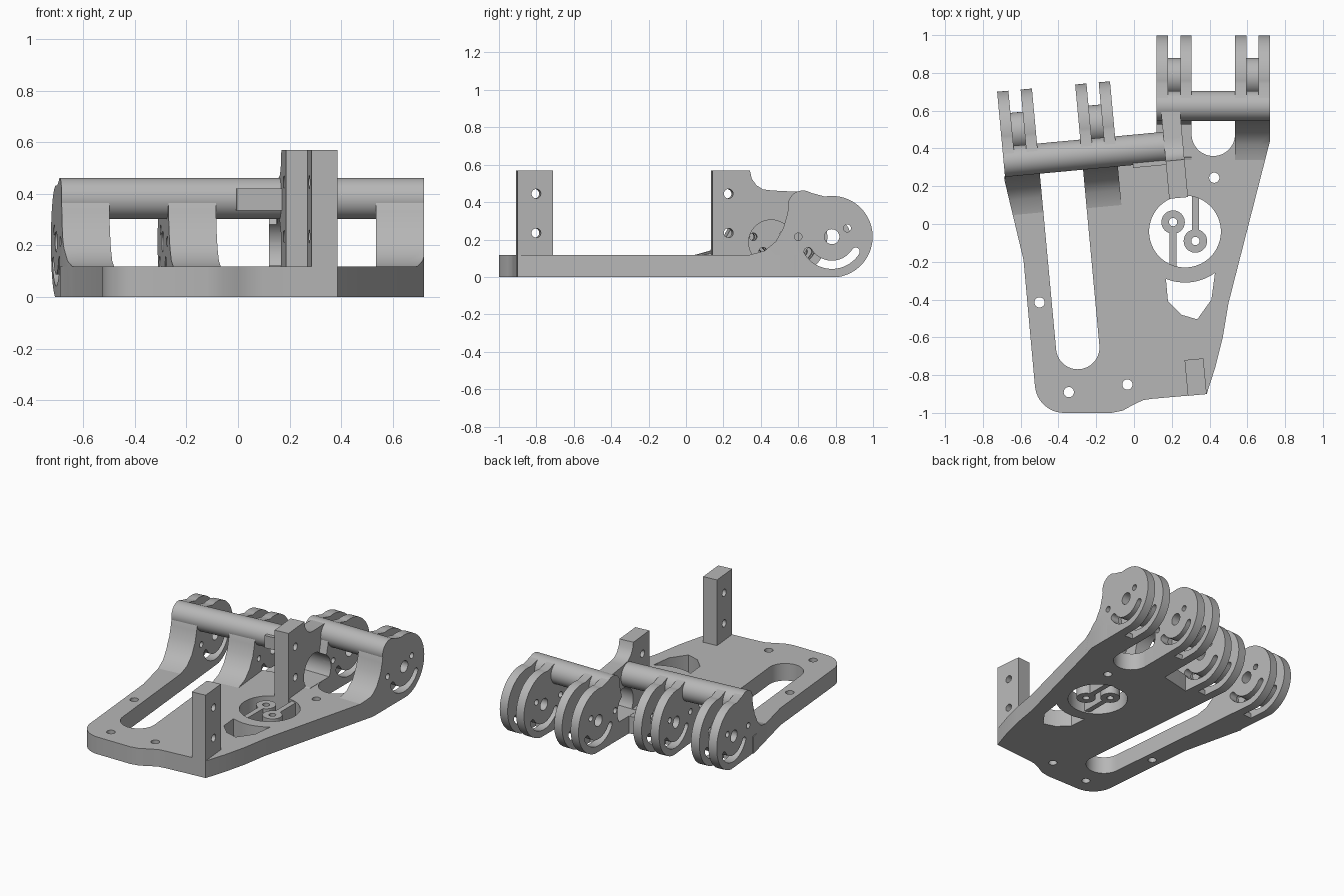
import bpy, bmesh
from math import sin, cos, radians
from mathutils import Matrix, Vector

cube = bpy.data.objects.get("Cube")
if cube:
    bpy.data.objects.remove(cube, do_unlink=True)

grey = bpy.data.materials.new("plain_grey")
grey.use_nodes = True
colour = (0.47, 0.47, 0.47, 1)
grey.diffuse_color = colour
grey.node_tree.nodes["Principled BSDF"].inputs["Base Color"].default_value = colour


def arc(cx, cy, r, a0, a1, n=24):
    angles = [radians(a0 + (a1 - a0) * i / n) for i in range(n + 1)]
    return [(cx + r * cos(a), cy + r * sin(a)) for a in angles]


def circle(cx, cy, r, n=40):
    return arc(cx, cy, r, 0, 360, n)[:-1]


def rect(x0, y0, x1, y1):
    return [(x0, y0), (x1, y0), (x1, y1), (x0, y1)]


def prism(name, pts, lo, hi, axis="z", frame=Matrix()):
    """Extrude a 2D outline: (x, y) along z, or (y, z) along x."""
    def place(p, d):
        return frame @ Vector((p[0], p[1], d) if axis == "z" else (d, p[0], p[1]))
    bm = bmesh.new()
    base = bm.faces.new([bm.verts.new(place(p, lo)) for p in pts])
    shift = place((0, 0), hi) - place((0, 0), lo)
    moved = bmesh.ops.extrude_face_region(bm, geom=[base])["geom"]
    bmesh.ops.translate(bm, vec=shift, verts=[v for v in moved if isinstance(v, bmesh.types.BMVert)])
    if base.is_valid is False or len(bm.faces) < len(pts) + 2:
        bm.faces.new(bm.verts[:len(pts)])
    bmesh.ops.recalc_face_normals(bm, faces=bm.faces)
    mesh = bpy.data.meshes.new(name)
    bm.to_mesh(mesh)
    bm.free()
    mesh.materials.append(grey)
    obj = bpy.data.objects.new(name, mesh)
    bpy.context.collection.objects.link(obj)
    return obj


def cut(obj, cutters):
    """Subtract the cutters, then discard them."""
    for c in cutters:
        mod = obj.modifiers.new("cut", "BOOLEAN")
        mod.operation, mod.solver, mod.object = "DIFFERENCE", "EXACT", c
    bpy.context.view_layer.update()
    deps = bpy.context.evaluated_depsgraph_get()
    mesh = bpy.data.meshes.new_from_object(obj.evaluated_get(deps))
    obj.modifiers.clear()
    obj.data = mesh
    for c in cutters:
        bpy.data.objects.remove(c, do_unlink=True)
    return obj


# Frames of the two hinge groups and the posts
TILT = Matrix.Rotation(radians(5.3), 4, "Z")
LEFT = Matrix.Translation((-0.695, 0.705, 0)) @ TILT @ Matrix.Translation((0, -1, 0))
RIGHT = Matrix.Translation((0.15, 0, 0))
THICK = 0.118


# Base plate with its openings
outline = [(-0.69, 0.25), (-0.585, -0.19)]
outline += arc(-0.37, -0.845, 0.155, 185, 270, 12)
outline += [(-0.12, -1), (-0.06, -0.988), (0, -0.955), (0.05, -0.932), (0.1, -0.925),
            (0.385, -0.9), (0.43, -0.76), (0.47, -0.6), (0.5, -0.42),
            (0.72, 0.44), (0.72, 0.59), (0.12, 0.59), (0.12, 0.45), (-0.1, 0.4)]
plate = prism("base_plate", outline, 0, THICK)


def u_slot(frame, y):
    pts = arc(0.27, y, 0.115, 180, 360) + [(0.385, 0.9), (0.155, 0.9)]
    return prism("cutter", pts, -0.1, 0.3, "z", frame)


window = arc(0.27, -0.04, 0.27, 248, 306, 12)
window += [(0.41, -0.4), (0.335, -0.505), (0.25, -0.48), (0.18, -0.41)]
openings = [u_slot(LEFT, -0.39), u_slot(RIGHT, 0.475)]
openings += [prism("cutter", p, -0.1, 0.3) for p in (window, circle(0.27, -0.04, 0.19, 64))]
for x, y in [(-0.5, -0.415), (-0.17, 0.195), (0.425, 0.245), (-0.345, -0.89), (-0.035, -0.85)]:
    openings.append(prism("cutter", circle(x, y, 0.027), -0.1, 0.3))
cut(plate, openings)

# Two small bosses held by struts inside the round opening
for side, x, y, end in [("right", 0.207, 0.01, -0.23), ("left", 0.325, -0.09, 0.15)]:
    hole = [prism("cutter", circle(x, y, 0.022), -0.1, 0.3)]
    cut(prism(side + "_boss", circle(x, y, 0.062), 0.01, 0.11), hole)
    start = y + (0.05 if end > y else -0.05)
    prism(side + "_boss_strut", rect(x - 0.018, min(start, end), x + 0.018, max(start, end)), 0.01, 0.11)

# Hinge profiles, as (y, z)
HY, HZ = 0.78, 0.215
ramp = [(0.34, 0), (0.34, THICK), (0.42, 0.14), (0.48, 0.19), (0.52, 0.26), (0.54, 0.33),
        (0.55, 0.38), (0.575, 0.435), (0.6, 0.455), (0.625, 0.46), (0.66, 0.452)]
lug_shape = ramp + arc(HY, HZ, 0.218, 100, -80, 40) + [(HY, 0)]
core_shape = ramp + arc(HY, HZ, 0.2, 115, 245) + [(0.695, 0)]


def slot_cap(angle, turn):
    a = radians(angle)
    return arc(HY + 0.15 * cos(a), HZ + 0.15 * sin(a), 0.022, turn, turn + 180, 8)


arc_slot = (arc(HY, HZ, 0.172, 212, 328) + slot_cap(328, 328)[1:-1]
            + arc(HY, HZ, 0.128, 328, 212) + slot_cap(212, 392)[1:-1])
lug_holes = [arc_slot, circle(HY, HZ, 0.04), circle(0.862, 0.26, 0.02), circle(0.6, HZ, 0.02)]


def side_trims():
    """Wedges that keep the ramps inside the plate edges."""
    wedges = [[(-0.69, 0.25), (-0.585, -0.19), (-0.9, -0.19), (-0.9, 0.25)],
              [(0.72, 0.44), (0.5, -0.42), (0.9, -0.42), (0.9, 0.44)]]
    return [prism("cutter", w, -0.1, 0.7) for w in wedges]


def arch(frame):
    return prism("cutter", arc(0.455, 0.185, 0.12, -33, 213, 32), -0.1, 0.3, "x", frame)


def hinge(name, frame, u, arched):
    """A fork of two lugs with a solid core and a pivot boss between."""
    for i, x in enumerate((u - 0.03, u + 0.095)):
        cutters = [prism("cutter", p, x - 0.02, x + 0.08, "x", frame) for p in lug_holes]
        cutters += side_trims() + ([arch(frame)] if arched else [])
        cut(prism(f"{name}_lug_{i + 1}", lug_shape, x, x + 0.06, "x", frame), cutters)
    core = prism(name + "_core", core_shape, u + 0.03, u + 0.095, "x", frame)
    cut(core, side_trims() + ([arch(frame)] if arched else []))
    bore = [prism("cutter", circle(HY, HZ, 0.04), u - 0.1, u + 0.2, "x", frame)]
    cut(prism(name + "_pivot", circle(HY, HZ, 0.1), u + 0.03, u + 0.095, "x", frame), bore)


for group, frame, bar_end in [("right", LEFT, 0.86), ("left", RIGHT, 0.57)]:
    hinge(group + "_outer_hinge" if group == "right" else "left_inner_hinge", frame, 0, group == "left")
    hinge("right_inner_hinge" if group == "right" else "left_outer_hinge", frame, 0.415, False)
    prism(group + "_cross_bar", circle(0.625, 0.382, 0.08), -0.03, bar_end, "x", frame)
prism("bar_stop", rect(0.53, 0.335, 0.62, 0.42), 0.65, 0.86, "x", LEFT)

# Upright posts with cross holes
rear = Matrix.Translation((0.236, 0.138, 0)) @ TILT
front = Matrix.Translation((0.335, -0.905, 0)) @ TILT
rear_shape = [(0, 0), (0, 0.57), (0.2, 0.57), (0.21, 0.525), (0.235, 0.49), (0.27, 0.468),
              (0.32, 0.462), (0.46, 0.455), (0.46, 0)]
for name, frame, shape in [("front_post", front, rect(0, 0, 0.19, 0.57)),
                           ("rear_post", rear, rear_shape)]:
    cutters = [prism("cutter", circle(0.1 if frame is front else 0.085, z, 0.025), -0.2, 0.2, "x", frame)
               for z in (0.235, 0.445)]
    if frame is rear:
        cutters.append(arch(Matrix.Translation((0.1, 0, 0))))
    cut(prism(name, shape, -0.05, 0.05, "x", frame), cutters)

# Smooth the round surfaces, keep edges sharp
bpy.ops.object.select_all(action="DESELECT")
for obj in bpy.context.collection.objects:
    if obj.type == "MESH":
        obj.select_set(True)
        bpy.context.view_layer.objects.active = obj
bpy.ops.object.shade_smooth_by_angle(angle=radians(30))
